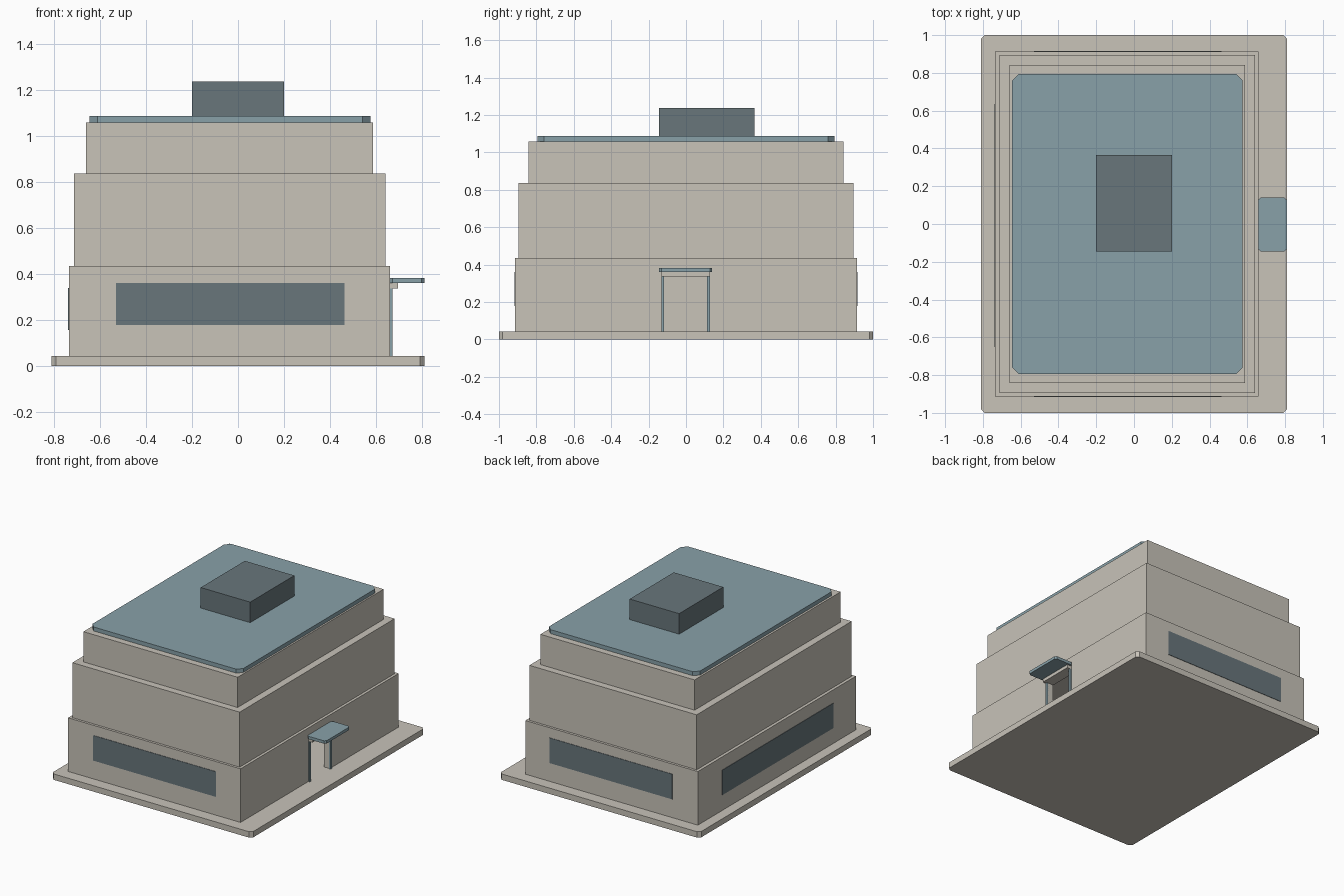
import bpy
import bmesh

old = bpy.data.objects.get("Cube")
if old:
    bpy.data.objects.remove(old, do_unlink=True)


def material(name, rgb):
    m = bpy.data.materials.new(name)
    m.use_nodes = True
    color = (*rgb, 1)
    m.diffuse_color = color
    m.node_tree.nodes["Principled BSDF"].inputs["Base Color"].default_value = color
    return m


STONE = material("warm stone", (0.578, 0.546, 0.485))
BLUE = material("blue metal", (0.246, 0.356, 0.397))
DARK = material("dark slate", (0.138, 0.181, 0.198))


def box(name, mat, x, y, z, chamfer=0):
    """Box between the given ranges, with optional chamfered upright edges."""
    bm = bmesh.new()
    bmesh.ops.create_cube(bm, size=1)
    for v in bm.verts:
        for i, (low, high) in enumerate((x, y, z)):
            v.co[i] = high if v.co[i] > 0 else low
    if chamfer:
        upright = [e for e in bm.edges
                   if abs(e.verts[0].co.z - e.verts[1].co.z) > 1e-4]
        bmesh.ops.bevel(bm, geom=upright, offset=chamfer, segments=1, affect='EDGES')
    mesh = bpy.data.meshes.new(name)
    bm.to_mesh(mesh)
    bm.free()
    mesh.materials.append(mat)
    ob = bpy.data.objects.new(name, mesh)
    bpy.context.collection.objects.link(ob)
    return ob


def cut(target, cutter):
    mod = target.modifiers.new(cutter.name, 'BOOLEAN')
    mod.operation = 'DIFFERENCE'
    mod.solver = 'EXACT'
    mod.object = cutter
    cutter.hide_render = True
    cutter.hide_viewport = True
    cutter.display_type = 'WIRE'


# Ground slab and stepped storeys
BASE = 0.043
box("base_slab", STONE, (-0.81, 0.81), (-1, 1), (0, BASE), 0.02)
lower = box("lower_storey", STONE, (-0.735, 0.66), (-0.913, 0.913), (BASE, 0.435))
box("middle_storey", STONE, (-0.713, 0.64), (-0.895, 0.895), (0.435, 0.837))
box("upper_storey", STONE, (-0.66, 0.587), (-0.843, 0.843), (0.837, 1.058))

# Hollow lower storey with an open doorway
cut(lower, box("room_cutter", STONE, (-0.69, 0.615), (-0.868, 0.868), (0, 0.5)))
cut(lower, box("doorway_cutter", STONE, (0.5, 0.75), (-0.117, 0.117), (0, 0.338)))

# Roof panel and rooftop unit
box("roof_panel", BLUE, (-0.645, 0.575), (-0.795, 0.795), (1.058, 1.087), 0.035)
box("rooftop_unit", DARK, (-0.2, 0.2), (-0.145, 0.365), (1.087, 1.237))

# Window strips on the front, back and blank long side
for name, y in (("front_window", -0.913), ("back_window", 0.913)):
    box(name, DARK, (-0.53, 0.463), (y - 0.003, y + 0.003), (0.178, 0.362))
box("side_window", DARK, (-0.738, -0.732), (-0.65, 0.635), (0.157, 0.339))

# Entrance: door posts, lintel and canopy
for name, y in (("front_door_post", -0.124), ("back_door_post", 0.12)):
    box(name, BLUE, (0.655, 0.671), (y - 0.007, y + 0.007), (BASE, 0.338))
box("door_lintel", STONE, (0.655, 0.695), (-0.131, 0.127), (0.338, 0.362))
box("door_canopy", BLUE, (0.658, 0.81), (-0.145, 0.14), (0.362, 0.383), 0.013)
